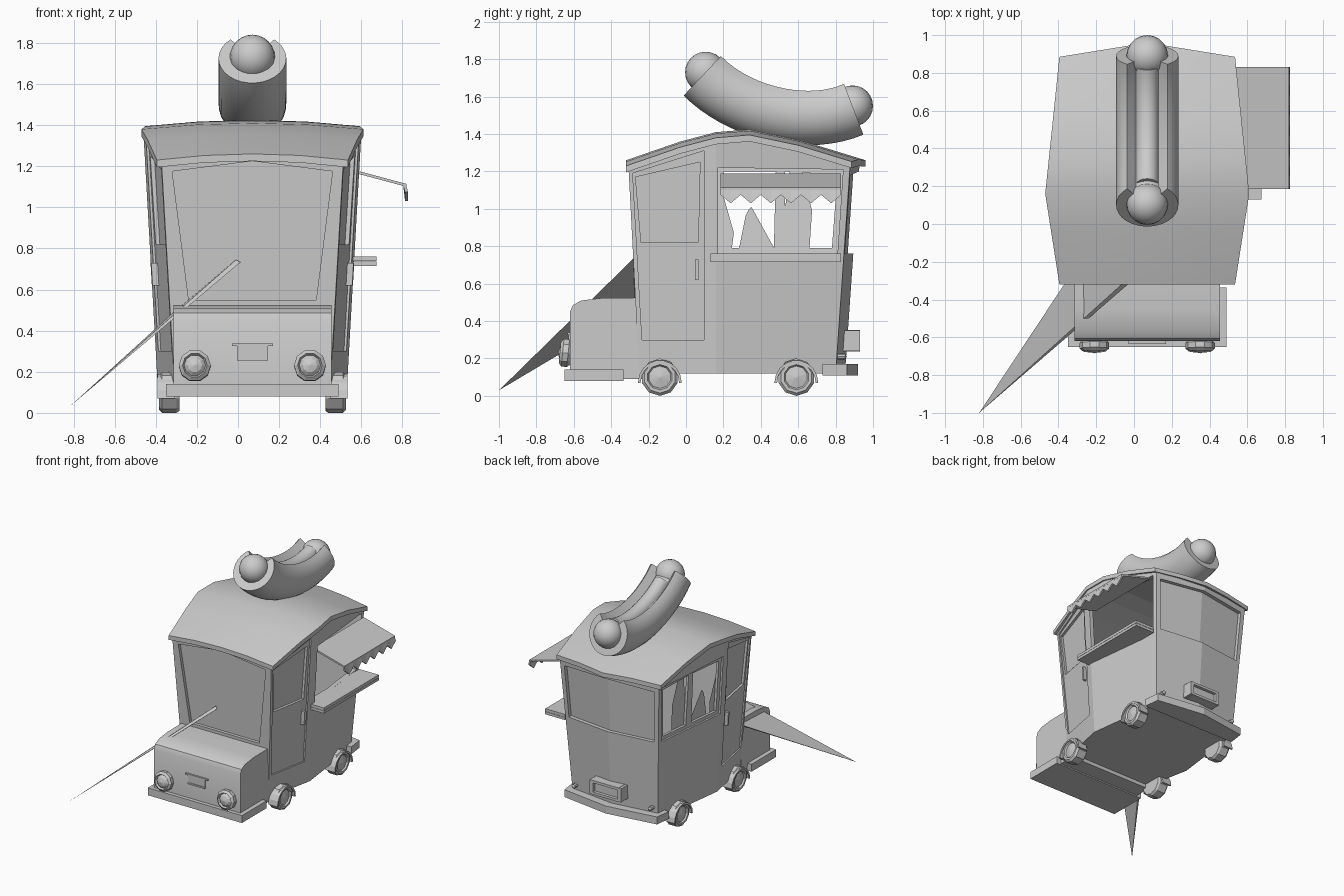
import bpy, bmesh, math
from mathutils import Vector, Matrix
from mathutils.geometry import interpolate_bezier

if "Cube" in bpy.data.objects:
    bpy.data.objects.remove(bpy.data.objects["Cube"])

CX = 0.07  # truck centre line


def finish(name, bm, smooth=None):
    bmesh.ops.recalc_face_normals(bm, faces=bm.faces[:])
    me = bpy.data.meshes.new(name)
    bm.to_mesh(me)
    bm.free()
    ob = bpy.data.objects.new(name, me)
    bpy.context.collection.objects.link(ob)
    bpy.ops.object.select_all(action='DESELECT')
    bpy.context.view_layer.objects.active = ob
    ob.select_set(True)
    if smooth:
        bpy.ops.object.shade_smooth_by_angle(angle=math.radians(smooth))
    return ob


def solid(name, lo, hi, smooth=None):
    """Closed solid between two equally sized point grids."""
    bm = bmesh.new()
    a, b = [[[bm.verts.new(p) for p in row] for row in g] for g in (lo, hi)]
    n, m = len(a), len(a[0])
    for g in (a, b):
        for i in range(n - 1):
            for j in range(m - 1):
                bm.faces.new((g[i][j], g[i + 1][j], g[i + 1][j + 1], g[i][j + 1]))
    for i in range(n - 1):
        for j in (0, m - 1):
            bm.faces.new((a[i][j], a[i + 1][j], b[i + 1][j], b[i][j]))
    for j in range(m - 1):
        for i in (0, n - 1):
            bm.faces.new((a[i][j], a[i][j + 1], b[i][j + 1], b[i][j]))
    return finish(name, bm, smooth)


def box(name, x0, x1, y0, y1, z0, z1):
    g = lambda z: [[(x, y, z) for y in (y0, y1)] for x in (x0, x1)]
    return solid(name, g(z0), g(z1))


def lerp_table(t, v):
    for (a, p), (b, q) in zip(t, t[1:]):
        if v <= b:
            return p + (q - p) * (v - a) / (b - a)
    return t[-1][1]


# Body shape functions
def roof_z(y):
    return lerp_table([(-0.32, 1.26), (-0.03, 1.36), (0.16, 1.41), (0.34, 1.425), (0.6, 1.37), (0.96, 1.26)], y)

def lean(z): return (z - 0.12) / 1.15
def front_y(z): return -0.25 - 0.06 * lean(z)
def rear_y(z): return 0.80 + 0.08 * lean(z)

def half_w(y, z):
    t = lean(z)
    return lerp_table([(front_y(z), 0.378 + 0.067 * t), (0.16, 0.46 + 0.065 * t), (rear_y(z), 0.378 + 0.067 * t)], y)

# Wall mappings: (position along wall, z, outward offset) -> point
def right_wall(y, z, d): return (CX + half_w(y, z) + d, y, z)
def left_wall(y, z, d): return (CX - half_w(y, z) - d, y, z)
def front_wall(x, z, d): return (CX + x, front_y(z) - d, z)
def rear_wall(x, z, d):
    return (CX + x, rear_y(z) + 0.05 * (1 - abs(x) / half_w(rear_y(z), z)) + d, z)


def slab(name, wall, cols, d0, d1):
    """Panel on a wall; each column is (low position, low z, high position, high z)."""
    g = lambda d: [[wall(a, b, d), wall(c, e, d)] for a, b, c, e in cols]
    return solid(name, g(d0), g(d1))


# Body shell
def body_row(end, z_of):
    rows = []
    for k in ('f', -0.03, 0.16, 0.34, 0.6, 'r'):
        row = []
        for j in (-1, 0, 1):
            z = z_of(front_y(1.25) if k == 'f' else rear_y(1.2) if k == 'r' else k) - 0.015 * abs(j) * end
            y = front_y(z) if k == 'f' else rear_y(z) if k == 'r' else k
            row.append((CX + j * half_w(y, z), y + (0.05 if k == 'r' and j == 0 else 0), z))
        rows.append(row)
    return rows

body = solid("body", body_row(0, lambda y: 0.12), body_row(1, lambda y: roof_z(y) - 0.03))
sol = body.modifiers.new("wall", 'SOLIDIFY')
sol.thickness, sol.offset = 0.05, -1
bpy.ops.object.modifier_apply(modifier="wall")


def cut(wall, cols, depth):
    c = slab("cutter", wall, cols, -depth, 0.08)
    c.hide_render = True
    bpy.context.view_layer.objects.active = body
    m = body.modifiers.new("cut", 'BOOLEAN')
    m.operation, m.solver, m.object = 'DIFFERENCE', 'EXACT', c
    bpy.ops.object.modifier_apply(modifier="cut")
    bpy.data.objects.remove(c)


# Doors, door windows and handles
for wall, side in ((right_wall, "right"), (left_wall, "left")):
    cut(wall, [(-0.235, 0.30, -0.285, 1.19), (0.095, 0.30, 0.095, 1.31)], 0.012)
    cut(wall, [(-0.24, 0.82, -0.27, 1.17), (0.065, 0.82, 0.075, 1.25)], 0.032)
    slab(side + "_door_handle", wall, [(0.048, 0.62, 0.048, 0.73), (0.068, 0.62, 0.068, 0.73)], -0.02, 0.018)
# Serving hatch, left windows, windshield, rear window
cut(right_wall, [(0.17, 0.76, 0.17, 1.22), (0.81, 0.76, 0.84, 1.21)], 0.12)
cut(left_wall, [(0.17, 0.76, 0.17, 1.23), (0.81, 0.76, 0.84, 1.21)], 0.015)
cut(left_wall, [(0.20, 0.79, 0.20, 1.20), (0.47, 0.79, 0.48, 1.20)], 0.035)
cut(left_wall, [(0.53, 0.79, 0.53, 1.20), (0.78, 0.79, 0.81, 1.18)], 0.035)
cut(front_wall, [(-0.31, 0.55, -0.39, 1.175), (0, 0.55, 0, 1.225), (0.31, 0.55, 0.39, 1.175)], 0.025)
cut(rear_wall, [(-0.38, 0.76, -0.40, 1.18), (0, 0.76, 0, 1.20), (0.38, 0.76, 0.40, 1.18)], 0.03)

# Roof slab with overhang
def roof_grid(dz):
    rows = []
    for y in (-0.32, -0.03, 0.16, 0.34, 0.6, 0.885):
        w = lerp_table([(-0.32, 0.465), (0.16, 0.54), (0.885, 0.465)], y)
        row = []
        for j in (-1, -0.5, 0, 0.5, 1):
            yy = y + (0.075 * (1 - abs(j)) if y > 0.8 else 0)
            row.append((CX + j * w, yy, roof_z(yy) - 0.03 * abs(j) ** 2 + dz))
        rows.append(row)
    return rows
solid("roof", roof_grid(-0.035), roof_grid(0), 25)

# Hood and bumpers
prof = [(-0.62, 0.45), (-0.605, 0.485), (-0.56, 0.51), (-0.45, 0.523), (-0.25, 0.525)]
solid("hood", [[(CX + s * 0.385, y, 0.12) for s in (-1, 1)] for y, z in prof],
      [[(CX + s * 0.385, y, z) for s in (-1, 1)] for y, z in prof], 30)
box("front_bumper", CX - 0.42, CX + 0.42, -0.65, -0.335, 0.08, 0.14)
box("chassis", CX - 0.38, CX + 0.38, -0.36, -0.2, 0.09, 0.13)
g = lambda z: [[(CX - w, 0.73, z), (CX - w * 0.96, y, z)] for w, y in ((0.43, 0.86), (0, 0.92), (-0.43, 0.86))]
solid("rear_bumper", g(0.11), g(0.17))

# Grille slots and rear plate with frame
box("grille_panel", CX - 0.075, CX + 0.075, -0.628, -0.6, 0.26, 0.33)
for z, w in ((0.332, 0.1), (0.262, 0.075)):
    box("grille_bar", CX - w, CX + w, -0.634, -0.6, z - 0.006, z + 0.006)
box("rear_plate", CX - 0.12, CX + 0.12, 0.8, 0.905, 0.25, 0.34)
for s in (-1, 1):
    box("plate_side", CX + s * 0.125 - 0.015, CX + s * 0.125 + 0.015, 0.8, 0.93, 0.24, 0.35)
    z = 0.295 + s * 0.047
    box("plate_edge", CX - 0.12, CX + 0.12, 0.8, 0.93, z - 0.01, z + 0.01)


def lathe(name, prof, origin, axis, n=10, start=0, turn=2 * math.pi, smooth=None):
    """Revolve (distance, radius) points around an axis direction."""
    bm = bmesh.new()
    q = Vector((0, 0, 1)).rotation_difference(Vector(axis)).to_matrix().to_4x4()
    vs = [bm.verts.new((r, 0, d)) for d, r in prof]
    es = [bm.edges.new(p) for p in zip(vs, vs[1:])]
    bmesh.ops.spin(bm, geom=vs + es, cent=(0, 0, 0), axis=(0, 0, 1), angle=turn, steps=n)
    bmesh.ops.remove_doubles(bm, verts=bm.verts[:], dist=1e-4)
    bmesh.ops.transform(bm, matrix=Matrix.Translation(origin) @ q, verts=bm.verts[:])
    return finish(name, bm, smooth)


# Wheels, fenders, lamps
for s in (-1, 1):
    for y in (-0.14, 0.59):
        lathe("wheel", [(0, 0), (0, 0.09), (0.015, 0.1), (0.085, 0.1), (0.1, 0.085), (0.1, 0.068), (0.088, 0.06),
                        (0.1, 0)], (CX + s * 0.355, y, 0.1), (s, 0, 0), 10)
        arc = [math.radians(a) for a in range(0, 181, 20)]
        f = lambda x: [[(CX + s * x, y + r * math.cos(a), 0.07 + r * 1.03 * math.sin(a)) for r in (0.103, 0.117)] for a in arc]
        solid("fender", f(0.38), f(0.462))
    lathe("headlight", [(0, 0.05), (0.03, 0.078), (0.06, 0.078), (0.075, 0.06), (0.06, 0.052), (0.075, 0.035), (0.085, 0)],
          (CX + s * 0.28, -0.6, 0.225), (0, -1, 0.1), 10)
    lathe("tail_light", [(0, 0.016), (0.05, 0.016), (0.06, 0)], (CX + s * 0.34, 0.8, 0.21), (0, 1, 0), 8)

# Serving counter
f = lambda z: [[(0.5, y, z), (0.675, y, z)] for y in (0.13, 0.83)]
solid("counter_top", f(0.738), f(0.76))
solid("counter_base", f(0.715), f(0.736))

# Awning with zigzag valance
f = lambda d: [[(0.54, y, 1.175 + d), (0.82, y, 1.1 + d)] for y in (0.185, 0.83)]
solid("awning", f(0), f(0.014))
n = 6
tooth = [(0.185 + 0.645 * i / (2 * n), 1.03 if i % 2 else 1.075) for i in range(2 * n + 1)]
f = lambda d: [[(0.81 + d, y, 1.112), (0.82 + d, y, z)] for y, z in tooth]
solid("awning_valance", f(-0.007), f(0.007))

# Long thin spike through the windshield
A, B, C = (-0.82, -1.0, 0.03), (-0.01, -0.27, 0.745), (-0.33, -0.26, 0.475)
t = Vector((0.022, -0.012, -0.012))
bm = bmesh.new()
a, b1, b2, c1, c2 = [bm.verts.new(p) for p in (A, B, Vector(B) + t, C, Vector(C) + t)]
for face in ((a, b1, c1), (a, c2, b2), (a, b2, b1), (a, c1, c2), (b1, b2, c2, c1)):
    bm.faces.new(face)
finish("spike", bm)

# Roof sausage in a bun, swept along one curve
path = interpolate_bezier(Vector((CX, 0.10, 1.725)), Vector((CX, 0.29, 1.53)),
                          Vector((CX, 0.65, 1.445)), Vector((CX, 0.89, 1.55)), 18)

def sweep(name, section, pts):
    bm = bmesh.new()
    rings = []
    for i, p in enumerate(pts):
        t = (pts[min(i + 1, len(pts) - 1)] - pts[max(i - 1, 0)]).normalized()
        nrm = Vector((1, 0, 0)).cross(t)
        rings.append([bm.verts.new(p + Vector((u, 0, 0)) + nrm * v) for u, v in section])
    for r, q in zip(rings, rings[1:]):
        for k in range(len(section)):
            bm.faces.new((r[k - 1], r[k], q[k], q[k - 1]))
    bm.faces.new(rings[0])
    bm.faces.new(rings[-1])
    return finish(name, bm, 35)

def ring(r, up=0, a0=0, a1=345, n=24):
    ang = [math.radians(a0 + (a1 - a0) * i / (n - 1)) for i in range(n)]
    return [(r * math.cos(a), up + r * math.sin(a)) for a in ang]

sweep("bun", ring(0.165, 0, 130, 410) + ring(0.085, 0, 410, 130), path)
sweep("sausage", ring(0.095), path)
sweep("topping", ring(0.06, 0.057), path[2:-1])
for p in (path[0] + Vector((0, 0.005, 0.005)), path[-1]):
    bm = bmesh.new()
    bmesh.ops.create_uvsphere(bm, u_segments=20, v_segments=12, radius=0.11, matrix=Matrix.Translation(p))
    finish("sausage_end", bm, 40)
